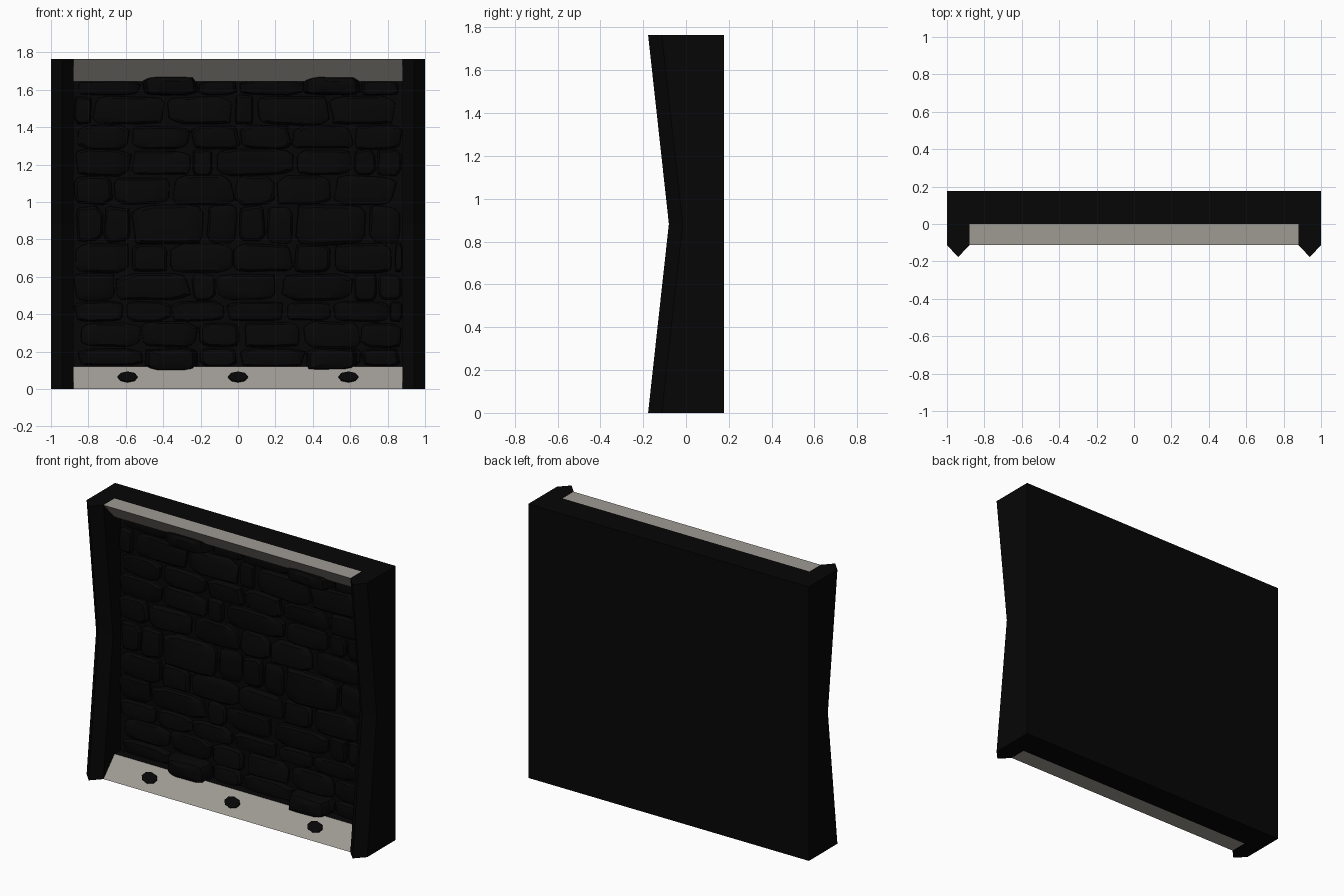
import bpy, bmesh, math, random
from mathutils import Vector

random.seed(7)
if "Cube" in bpy.data.objects:
    bpy.data.objects.remove(bpy.data.objects["Cube"], do_unlink=True)


def material(name, colour):
    m = bpy.data.materials.new(name)
    m.use_nodes = True
    m.diffuse_color = (*colour, 1)
    bsdf = m.node_tree.nodes["Principled BSDF"]
    bsdf.inputs["Base Color"].default_value = (*colour, 1)
    return m


BLACK = material("black frame", (0.0018, 0.0018, 0.0018))
STONE = material("dark stone", (0.0019, 0.0019, 0.002))
BEIGE = material("pale beige", (0.345, 0.325, 0.295))

H, W, INNER, BACK = 1.765, 1.0, 0.88, 0.177
LEDGE_Y, LEDGE_Z = -0.113, 0.12
MORTAR = 0.06


def finish(bm, name, mat, smooth=False):
    bmesh.ops.recalc_face_normals(bm, faces=bm.faces)
    mesh = bpy.data.meshes.new(name)
    bm.to_mesh(mesh)
    bm.free()
    mesh.materials.append(mat)
    ob = bpy.data.objects.new(name, mesh)
    bpy.context.collection.objects.link(ob)
    if smooth:
        bpy.ops.object.select_all(action="DESELECT")
        ob.select_set(True)
        bpy.context.view_layer.objects.active = ob
        bpy.ops.object.shade_smooth_by_angle(angle=math.radians(32))


def loft(bm, rings):
    """Bridge closed rings of equal length and cap both ends."""
    loops = [[bm.verts.new(p) for p in ring] for ring in rings]
    n = len(loops[0])
    for a, b in zip(loops, loops[1:]):
        for i in range(n):
            j = (i + 1) % n
            bm.faces.new((a[i], a[j], b[j], b[i]))
    bm.faces.new(loops[0])
    bm.faces.new(loops[-1])


# Backing slab between the posts, recessed behind the stones
bm = bmesh.new()
section = [(0, 0), (BACK, 0), (BACK, H), (0, H), (0, H - LEDGE_Z),
           (MORTAR, H - LEDGE_Z), (MORTAR, LEDGE_Z), (0, LEDGE_Z)]
loft(bm, [[(x, y, z) for y, z in section] for x in (-INNER, INNER)])
finish(bm, "backing_slab", BLACK)

# Ridged side posts, pinched at mid height
for side, name in ((1, "left_post"), (-1, "right_post")):
    bm = bmesh.new()
    rings = []
    for z, pinch in ((0, 0), (H / 2, 0.097), (H, 0)):
        shoulder, ridge = pinch - 0.113, pinch - 0.177
        outline = [(INNER, BACK), (INNER, shoulder), (0.94, ridge), (W, shoulder), (W, BACK)]
        rings.append([(side * x, y, z) for x, y in outline])
    loft(bm, rings)
    finish(bm, name, BLACK)

# Sloped sill and matching lintel
for name, base, d in (("bottom_sill", 0, 1), ("top_lintel", H, -1)):
    bm = bmesh.new()
    section = [(LEDGE_Y, base), (0, base), (0, base + d * LEDGE_Z)]
    loft(bm, [[(x, y, z) for y, z in section] for x in (-INNER, INNER)])
    finish(bm, name, BEIGE)


def stone(bm, x0, x1, z0, z1, face):
    """Irregular rounded stone whose front reaches y = face."""
    n = 12
    cx, cz, rx, rz = (x0 + x1) / 2, (z0 + z1) / 2, (x1 - x0) / 2, (z1 - z0) / 2
    wobble = [random.uniform(0.9, 1.06) for _ in range(n)]
    tilt_x, tilt_z = random.uniform(-0.008, 0.008), random.uniform(-0.008, 0.008)
    depth = MORTAR - face
    rings = []
    for scale, rise in ((1, -0.2), (0.98, 0.45), (0.84, 0.85), (0.45, 1)):
        ring = []
        for i in range(n):
            a = math.tau * (i + 0.5) / n
            c, s = math.cos(a), math.sin(a)
            u = math.copysign(abs(c) ** 0.45, c) * scale * wobble[i]
            v = math.copysign(abs(s) ** 0.45, s) * scale * wobble[i]
            lean = (u * tilt_x + v * tilt_z) if rise > 0 else 0
            x = max(-INNER, min(INNER, cx + u * rx))
            ring.append(Vector((x, MORTAR - rise * depth + lean, cz + v * rz)))
        rings.append(ring)
    loft(bm, rings)


# Stone courses: bottom, top, and joint positions within one repeating tile
TILE = 0.867
courses = [
    (0.12, 0.22, (-0.51, -0.21, 0.0)),
    (0.22, 0.36, (-0.52, -0.21, 0.02)),
    (0.36, 0.47, (-0.61, -0.36, -0.06)),
    (0.47, 0.62, (-0.65, -0.25, -0.12)),
    (0.62, 0.78, (-0.57, -0.37, -0.03)),
    (0.78, 0.98, (-0.72, -0.57, -0.17, 0.0)),
    (0.98, 1.14, (-0.67, -0.36, -0.02)),
    (1.14, 1.28, (-0.57, -0.25, -0.13)),
    (1.28, 1.41, (-0.58, -0.25, 0.01)),
    (1.41, 1.57, (-0.78, -0.38, -0.02)),
    (1.57, 1.65, (-0.51, -0.21, 0.0)),
]
GAP = 0.003
for k, (z0, z1, joints) in enumerate(courses):
    bm = bmesh.new()
    cuts = sorted(j + t * TILE for j in joints for t in (-1, 0, 1, 2))
    for a, b in zip(cuts, cuts[1:]):
        a, b = max(a, -INNER), min(b, INNER)
        if b - a < 0.04:
            continue
        big = z1 - z0 > 0.18 and b - a > 0.3
        grow = 0.015 if big else random.uniform(-0.004, 0.003)
        face = 0.015 if big else random.uniform(0.022, 0.036)
        stone(bm, a + GAP, b - GAP, z0 - grow, z1 + grow, face)
    finish(bm, f"stone_course_{k + 1}", STONE, True)

# Larger stones lapping over the sill and lintel
bm = bmesh.new()
for x in (-0.36, 0.5):
    for z0, z1 in ((0.095, 0.22), (1.57, 1.675)):
        stone(bm, x - 0.15, x + 0.15, z0, z1, -0.045)
finish(bm, "lapping_stones", STONE, True)

# Small studs set into the sill slope
slope = math.atan2(LEDGE_Z, -LEDGE_Y)
for x, name in ((-0.59, "right_stud"), (0, "middle_stud"), (0.59, "left_stud")):
    bpy.ops.mesh.primitive_cylinder_add(vertices=8, radius=1, depth=2,
                                        location=(x, LEDGE_Y / 2, 0.062), rotation=(slope, 0, 0))
    ob = bpy.context.object
    ob.name = name
    ob.scale = (0.053, 0.036, 0.008)
    ob.data.materials.append(BLACK)
